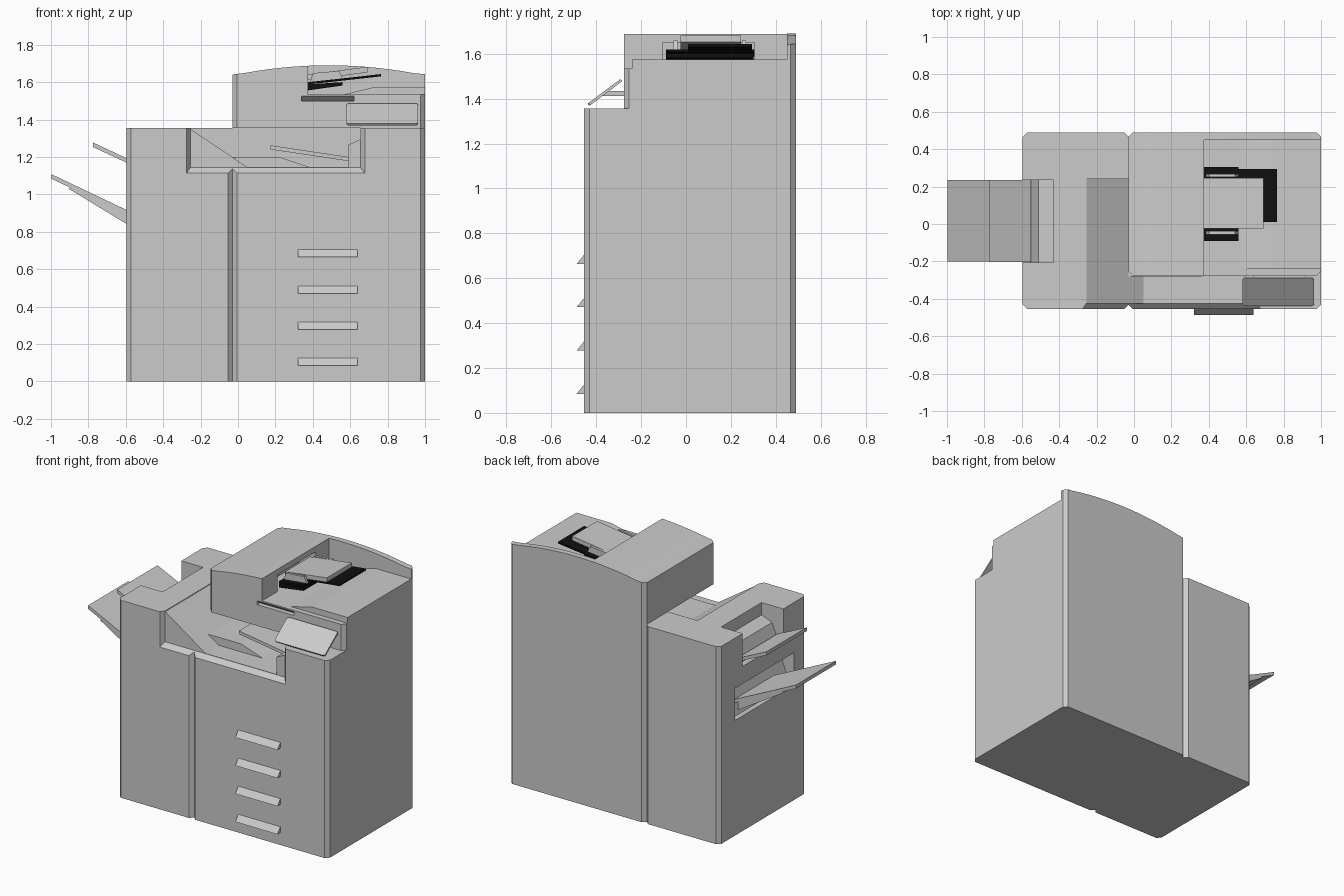
import bpy, bmesh

if "Cube" in bpy.data.objects:
    bpy.data.objects.remove(bpy.data.objects["Cube"], do_unlink=True)


def material(name, value):
    m = bpy.data.materials.new(name)
    m.use_nodes = True
    color = (value, value, value, 1)
    m.diffuse_color = color
    m.node_tree.nodes["Principled BSDF"].inputs["Base Color"].default_value = color
    return m


GREY = material("light grey plastic", 0.6)
BLACK = material("black plastic", 0.005)

PLACE = {
    "x": lambda p, t: (t, p[0], p[1]),
    "y": lambda p, t: (p[0], t, p[1]),
    "z": lambda p, t: (p[0], p[1], t),
}


def loft(name, axis, first, a, last, b, mat=GREY, round_short=0):
    """Solid between two matching outlines at positions a and b on an axis."""
    bm = bmesh.new()
    r1 = [bm.verts.new(PLACE[axis](p, a)) for p in first]
    r2 = [bm.verts.new(PLACE[axis](p, b)) for p in last]
    bm.faces.new(r1)
    bm.faces.new(r2)
    for i in range(len(r1)):
        j = (i + 1) % len(r1)
        bm.faces.new((r1[i], r1[j], r2[j], r2[i]))
    if round_short:
        short = [e for e in bm.edges if e.calc_length() < 0.02]
        bmesh.ops.bevel(bm, geom=short, offset=round_short, segments=3,
                        profile=0.5, affect='EDGES')
    bmesh.ops.recalc_face_normals(bm, faces=bm.faces)
    me = bpy.data.meshes.new(name)
    bm.to_mesh(me)
    bm.free()
    me.materials.append(mat)
    ob = bpy.data.objects.new(name, me)
    bpy.context.scene.collection.objects.link(ob)
    return ob


def prism(name, axis, pts, a, b, mat=GREY, round_short=0):
    return loft(name, axis, pts, a, pts, b, mat, round_short)


def rect(x0, x1, y0, y1):
    return [(x0, y0), (x1, y0), (x1, y1), (x0, y1)]


def strip(p, q, t):
    """Sloping slab outline with vertical thickness t under the line p to q."""
    return [p, q, (q[0], q[1] - t), (p[0], p[1] - t)]


def chamfered(x0, x1, y0, y1, c=0.024):
    return [(x0 + c, y0), (x1 - c, y0), (x1, y0 + c), (x1, y1 - c),
            (x1 - c, y1), (x0 + c, y1), (x0, y1 - c), (x0, y0 + c)]


def boolean(target, tools, operation='DIFFERENCE'):
    bpy.context.view_layer.objects.active = target
    for tool in tools:
        mod = target.modifiers.new("cut", 'BOOLEAN')
        mod.operation = operation
        mod.solver = 'EXACT'
        mod.object = tool
        bpy.ops.object.modifier_apply(modifier=mod.name)


def discard(tools):
    for tool in tools:
        bpy.data.objects.remove(tool, do_unlink=True)


# Cabinets
main = prism("main_cabinet", "z", chamfered(-0.03, 1, -0.455, 0.49), 0, 1.355)
side = prism("finisher_cabinet", "z", chamfered(-0.595, -0.03, -0.455, 0.49), 0, 1.355)

# Output bin cavity with a bevelled front frame
bin_cut = prism("bin_cutter", "y",
                [(-0.255, 1.4), (-0.255, 1.35), (0.05, 1.145), (0.59, 1.145),
                 (0.59, 1.265), (0.655, 1.295), (0.655, 1.4)], -0.44, 0.24)
frame_cut = loft("frame_cutter", "y", rect(-0.278, 0.682, 1.108, 1.4), -0.46,
                 rect(-0.255, 0.655, 1.143, 1.4), -0.425)
boolean(main, [bin_cut, frame_cut])

# Side tray openings
notch_cut = prism("notch_cutter", "y",
                  [(-0.7, 1.4), (-0.7, 1.13), (-0.555, 1.13), (-0.51, 1.24),
                   (-0.43, 1.27), (-0.43, 1.4)], -0.205, 0.235)
slot_cut = prism("slot_cutter", "y",
                 [(-0.7, 1.01), (-0.7, 0.79), (-0.56, 0.79), (-0.48, 1.01)], -0.32, 0.32)
boolean(side, [bin_cut, frame_cut, notch_cut, slot_cut])

# Arched scanner housing
arch = [(-0.03 + 1.03 * i / 16, 1.636 + 0.054 * (1 - (i / 8 - 1) ** 2)) for i in range(17)]
head = prism("scanner_housing", "z", chamfered(-0.03, 1, -0.277, 0.49), 1.355, 1.8)
crown = prism("crown_cutter", "y", [(-0.1, 1.3), (-0.1, 1.632)] + arch[1:-1]
              + [(1.1, 1.632), (1.1, 1.3)], -0.5, 0.6)
boolean(head, [crown], 'INTERSECT')

# Document deck, feeder mouth and finger grip
deck_cut = prism("deck_cutter", "y",
                 [(0.375, 1.535), (0.57, 1.535), (0.735, 1.575), (1.1, 1.575),
                  (1.1, 1.8), (0.375, 1.8)], -0.242, 0.45)
lip_cut = prism("lip_cutter", "y", rect(0.375, 1.1, 1.535, 1.8), -0.35, -0.241)
mouth_cut = prism("mouth_cutter", "y", rect(0.25, 0.4, 1.535, 1.65), -0.105, 0.305)
grip_cut = prism("grip_cutter", "x",
                 [(-0.29, 1.527), (-0.277, 1.527), (-0.245, 1.5), (-0.29, 1.5)], 0.34, 0.62)
boolean(head, [deck_cut, lip_cut, mouth_cut, grip_cut])
discard([bin_cut, frame_cut, notch_cut, slot_cut, crown, deck_cut, lip_cut,
         mouth_cut, grip_cut])

# Raised step and sloping paper plate in the output bin
prism("bin_step", "y", [(-0.03, 1.2), (0.22, 1.2), (0.385, 1.145), (0.05, 1.14)], -0.28, 0.24)
prism("bin_plate", "y", strip((0.175, 1.262), (0.59, 1.2), 0.022), -0.24, 0.235)

# Feeder tray
prism("feeder_base", "y", strip((0.375, 1.6), (0.56, 1.62), 0.012), -0.09, 0.305, BLACK)
prism("feeder_extension", "y", strip((0.56, 1.62), (0.765, 1.643), 0.012), 0.01, 0.295, BLACK)
prism("feeder_underside", "y", [(0.375, 1.588), (0.56, 1.6), (0.56, 1.582), (0.375, 1.556)],
      -0.09, 0.3, BLACK)
prism("feeder_plate", "y", strip((0.375, 1.64), (0.692, 1.682), 0.03), -0.025, 0.245)
for label, y in (("right", -0.055), ("left", 0.25)):
    prism(label + "_paper_guide", "y",
          [(0.385, 1.6), (0.56, 1.62), (0.54, 1.66), (0.4, 1.648)], y, y + 0.018)

# Tilted control panel and its arm
prism("control_panel", "x",
      [(-0.438, 1.378), (-0.292, 1.487), (-0.284, 1.478), (-0.43, 1.368)], 0.58, 0.963,
      GREY, 0.015)
prism("panel_arm", "x", [(-0.375, 1.411), (-0.27, 1.411), (-0.27, 1.433), (-0.35, 1.433)],
      0.64, 0.92)

# Drawer handles
for i in range(4):
    z = 0.085 + 0.193 * i
    prism("drawer_handle_%d" % (i + 1), "x",
          [(-0.487, z), (-0.45, z), (-0.45, z + 0.04), (-0.455, z + 0.04)], 0.32, 0.64)

# Side trays
prism("upper_side_tray", "y", strip((-0.775, 1.277), (-0.55, 1.172), 0.024), -0.203, 0.235)
prism("lower_side_tray", "y", strip((-0.998, 1.108), (-0.53, 0.885), 0.024), -0.2, 0.235)
prism("lower_tray_support", "y",
      [(-0.905, 1.03), (-0.88, 1.035), (-0.56, 0.885), (-0.56, 0.82)], -0.2, 0.235)
